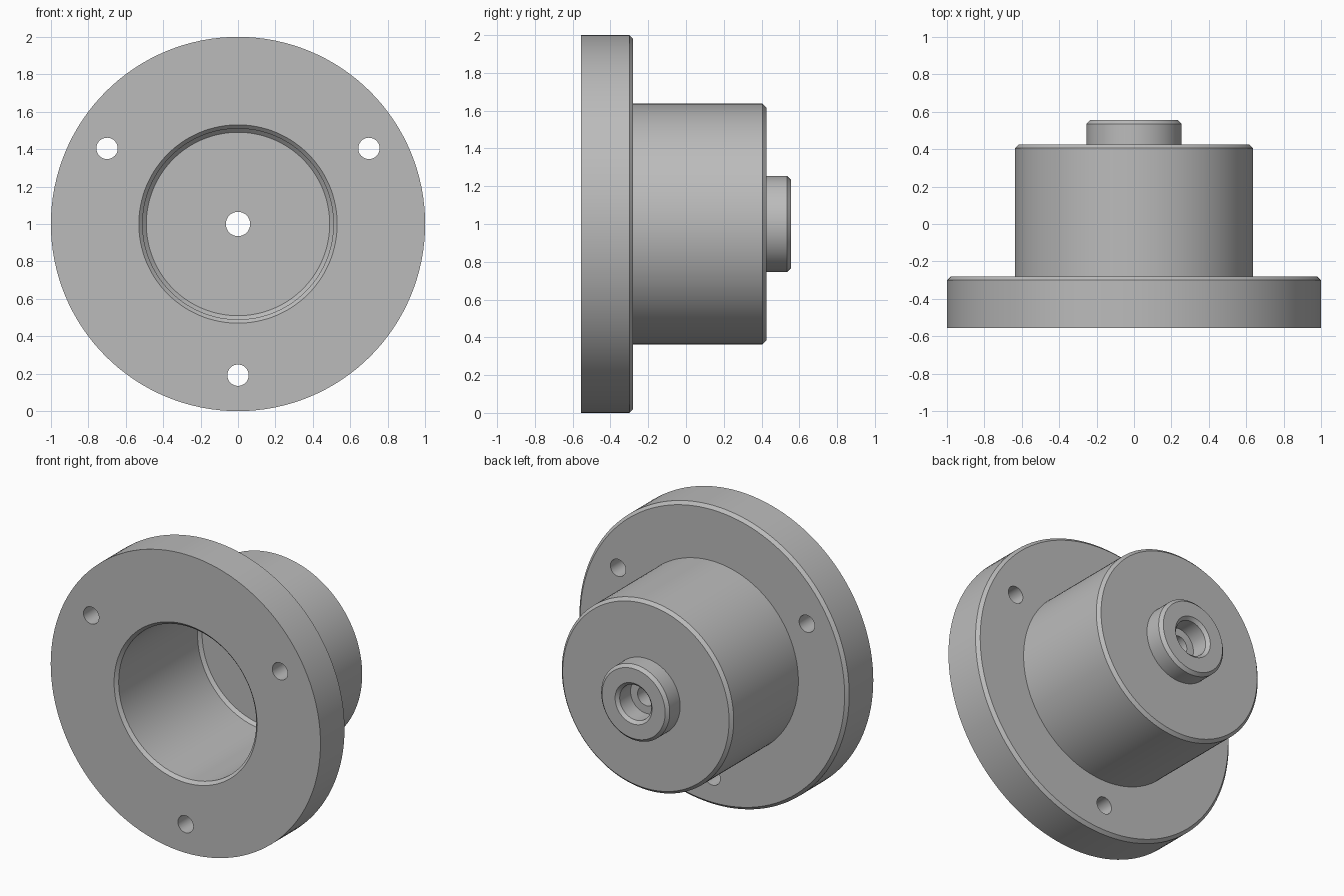
import bpy, bmesh, math
from mathutils import Matrix, Vector

cube = bpy.data.objects.get("Cube")
if cube:
    bpy.data.objects.remove(cube, do_unlink=True)

SEGMENTS = 128
AXIS = Vector((0, 0, 1))          # the shared turning axis runs along y at z = 1
FRONT, BACK = -0.555, 0.555
C = 0.02                          # chamfer size

metal = bpy.data.materials.new("grey metal")
metal.use_nodes = True
grey = (0.5, 0.5, 0.5, 1)
metal.diffuse_color = grey
metal.node_tree.nodes["Principled BSDF"].inputs["Base Color"].default_value = grey


def add_object(name, bm):
    mesh = bpy.data.meshes.new(name)
    bm.to_mesh(mesh)
    bm.free()
    mesh.materials.append(metal)
    obj = bpy.data.objects.new(name, mesh)
    bpy.context.collection.objects.link(obj)
    return obj


def turned(name, profile):
    """Revolve a closed (radius, y) profile around the axis."""
    bm = bmesh.new()
    verts = [bm.verts.new((r, y, AXIS.z)) for r, y in profile]
    edges = [bm.edges.new((v, verts[i - 1])) for i, v in enumerate(verts)]
    bmesh.ops.spin(bm, geom=verts + edges, cent=AXIS, axis=(0, 1, 0),
                   angle=math.tau, steps=SEGMENTS)
    bmesh.ops.remove_doubles(bm, verts=bm.verts, dist=0.0001)
    bmesh.ops.recalc_face_normals(bm, faces=bm.faces)
    return add_object(name, bm)


flange_back, body_back = -0.28, 0.425
cavity_floor, bore_floor = 0.32, 0.42

housing = turned("flanged_housing", [
    # flange
    (1.0, FRONT), (1.0, flange_back - C), (1.0 - C, flange_back),
    # body
    (0.637, flange_back), (0.637, body_back - C), (0.637 - C, body_back),
    # rear boss
    (0.254, body_back), (0.254, BACK - C), (0.254 - C, BACK),
    # rear counterbore and centre hole
    (0.137, BACK), (0.117, BACK - C), (0.117, bore_floor),
    (0.065, bore_floor), (0.065, cavity_floor),
    # front cavity
    (0.49, cavity_floor), (0.51, cavity_floor - C),
    (0.51, FRONT + C), (0.53, FRONT),
])

# three bolt holes through the flange
bm = bmesh.new()
for degrees in (30, 150, 270):
    a = math.radians(degrees)
    centre = Vector((math.cos(a), 0, math.sin(a))) * 0.808 + AXIS
    centre.y = (FRONT + flange_back) / 2
    bmesh.ops.create_cone(bm, cap_ends=True, segments=48, radius1=0.057,
                          radius2=0.057, depth=0.5,
                          matrix=Matrix.Translation(centre)
                          @ Matrix.Rotation(math.pi / 2, 4, 'X'))
cutter = add_object("bolt_hole_cutter", bm)
cutter.hide_render = True

holes = housing.modifiers.new("bolt holes", 'BOOLEAN')
holes.operation = 'DIFFERENCE'
holes.solver = 'EXACT'
holes.object = cutter

bpy.ops.object.select_all(action='DESELECT')
bpy.context.view_layer.objects.active = housing
housing.select_set(True)
bpy.ops.object.modifier_apply(modifier=holes.name)
bpy.data.objects.remove(cutter, do_unlink=True)
bpy.ops.object.shade_smooth_by_angle(angle=math.radians(30))
